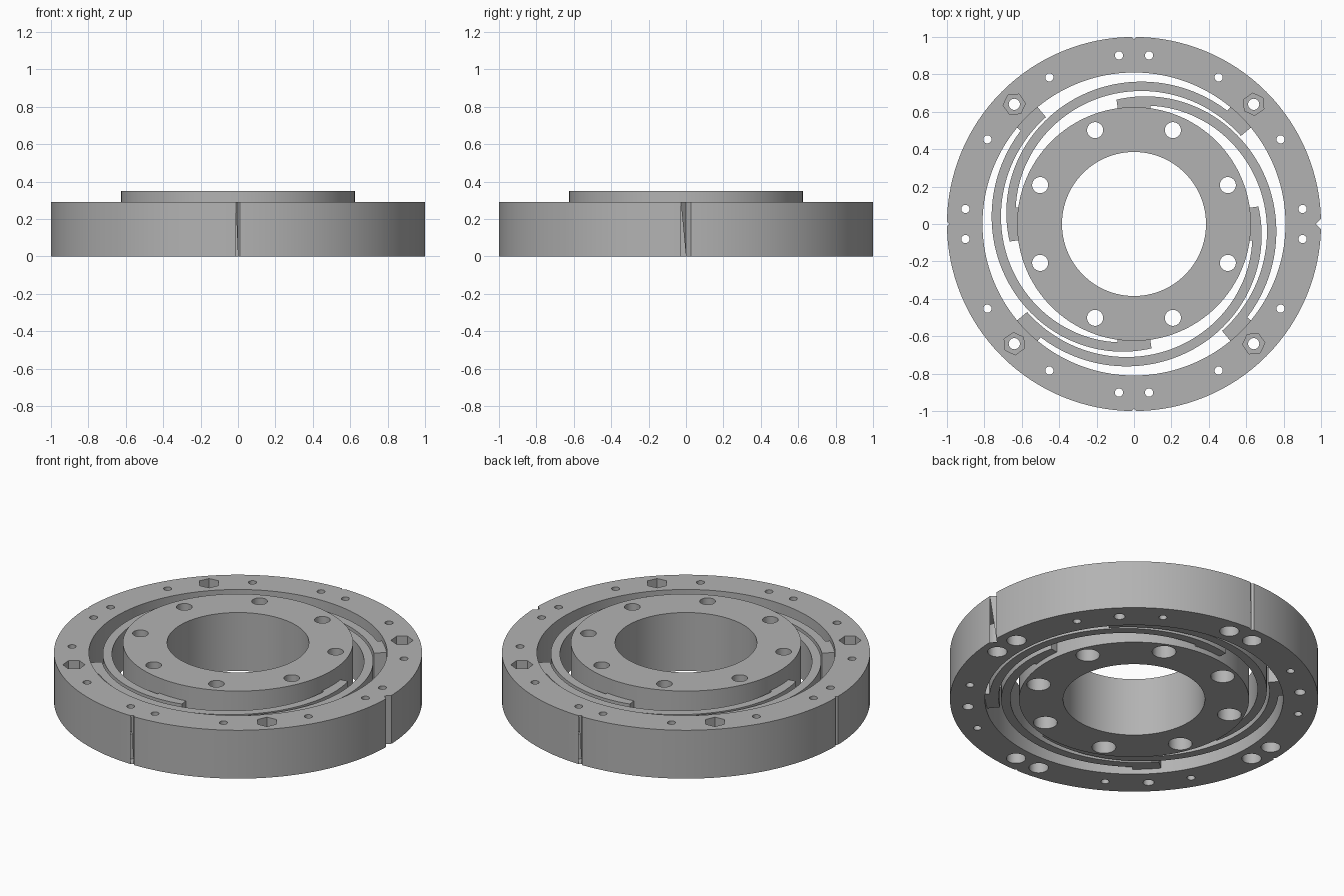
import bpy, bmesh
from math import sin, cos, pi, radians

cube = bpy.data.objects.get("Cube")
if cube:
    bpy.data.objects.remove(cube)

steel = bpy.data.materials.new("grey_metal")
steel.use_nodes = True
GREY = (0.45, 0.45, 0.45, 1)
steel.diffuse_color = GREY
steel.node_tree.nodes["Principled BSDF"].inputs["Base Color"].default_value = GREY


def make_object(name, bm):
    bmesh.ops.recalc_face_normals(bm, faces=bm.faces)
    mesh = bpy.data.meshes.new(name)
    bm.to_mesh(mesh)
    bm.free()
    mesh.materials.append(steel)
    obj = bpy.data.objects.new(name, mesh)
    bpy.context.collection.objects.link(obj)
    return obj


def polar(r, deg):
    return r * cos(radians(deg)), r * sin(radians(deg))


def prism(bm, x, y, r, sides, z0, z1, turn=0.0):
    """Upright prism or cylinder added to bm."""
    rings = []
    for z in (z0, z1):
        rings.append([bm.verts.new((x + r * cos(turn + 2 * pi * i / sides),
                                    y + r * sin(turn + 2 * pi * i / sides), z))
                      for i in range(sides)])
    low, high = rings
    bm.faces.new(low[::-1])
    bm.faces.new(high)
    for i in range(sides):
        j = (i + 1) % sides
        bm.faces.new((low[i], low[j], high[j], high[i]))


def tube(name, r_in, r_out, height, segs=128):
    """Plain ring standing on the ground."""
    bm = bmesh.new()
    loops = [[bm.verts.new((*polar(r, 360 * i / segs), z)) for i in range(segs)]
             for r, z in ((r_in, 0), (r_out, 0), (r_out, height), (r_in, height))]
    for k in range(4):
        a, b = loops[k], loops[(k + 1) % 4]
        for i in range(segs):
            j = (i + 1) % segs
            bm.faces.new((a[i], a[j], b[j], b[i]))
    return make_object(name, bm)


def cut(obj, prisms):
    """Subtract a set of separate prisms from obj."""
    bm = bmesh.new()
    for p in prisms:
        prism(bm, *p)
    cutter = make_object("cutter", bm)
    cutter.hide_render = True
    mod = obj.modifiers.new("cut", 'BOOLEAN')
    mod.operation = 'DIFFERENCE'
    mod.solver = 'EXACT'
    mod.object = cutter
    bpy.context.view_layer.objects.active = obj
    bpy.ops.object.modifier_apply(modifier=mod.name)
    bpy.data.objects.remove(cutter)


def finish(obj):
    bpy.ops.object.select_all(action='DESELECT')
    obj.select_set(True)
    bpy.context.view_layer.objects.active = obj
    bpy.ops.object.shade_smooth_by_angle(angle=radians(25))


RING_H, HUB_H = 0.29, 0.35
LOW, HIGH = -0.1, 0.5
BOLT_R = 0.905

# Outer ring: through holes, edge notches, nut pockets and counterbores
ring = tube("outer_ring", 0.81, 1.0, RING_H)
through, pockets = [], []
for q in range(0, 360, 90):
    for a in (-5.1, 5.1, 30, 60):
        through.append((*polar(BOLT_R, q + a), 0.022, 24, LOW, HIGH))
    through.append((*polar(BOLT_R, q + 45), 0.03, 24, LOW, HIGH))
    notch = 0.028 if q == 0 else 0.012
    through.append((*polar(1.0, q), notch, 4, LOW, HIGH, radians(q)))
    pockets.append((*polar(BOLT_R, q + 45), 0.06, 6, 0.17, HIGH, radians(q + 35)))
    for a in (-5.1, 5.1):
        pockets.append((*polar(BOLT_R, q + a), 0.053, 32, LOW, 0.15))
cut(ring, through)
cut(ring, pockets)
finish(ring)

# Raised central hub with counterbored bolt circle
hub = tube("centre_hub", 0.385, 0.625, HUB_H)
bolts = [polar(0.543, 22.5 + 45 * i) for i in range(8)]
cut(hub, [(x, y, 0.043, 32, LOW, HIGH) for x, y in bolts])
cut(hub, [(x, y, 0.065, 32, LOW, 0.15) for x, y in bolts])
finish(hub)


# Four spiral flexure arms, each with a foot on the hub and one on the ring
def arm_radius(deg):
    s = 180 - deg
    return 0.655 + 0.001075 * s - 0.00000206 * s * s


START, HUB_FOOT, RING_FOOT, END = 188, 172, 50.5, 39.5
HALF = 0.025


def spread(a, b, n):
    return [a + (b - a) * i / n for i in range(n + 1)]


foot, span, tip = spread(START, HUB_FOOT, 8), spread(HUB_FOOT, RING_FOOT, 56), spread(RING_FOOT, END, 6)
sections = ([(a, 0.615, arm_radius(a) + HALF) for a in foot]
            + [(a, arm_radius(a) - HALF, arm_radius(a) + HALF) for a in span]
            + [(a, arm_radius(a) - HALF, 0.825) for a in tip])

for n in range(4):
    bm = bmesh.new()
    outline = [polar(r_in, a + 90 * n) for a, r_in, _ in sections]
    outline += [polar(r_out, a + 90 * n) for a, _, r_out in reversed(sections)]
    base = [bm.verts.new((x, y, 0.03)) for x, y in outline]
    bmesh.ops.remove_doubles(bm, verts=base, dist=0.0001)
    face = bm.faces.new([v for v in base if v.is_valid])
    grown = bmesh.ops.extrude_face_region(bm, geom=[face], use_keep_orig=True)
    tops = [v for v in grown["geom"] if isinstance(v, bmesh.types.BMVert)]
    bmesh.ops.translate(bm, verts=tops, vec=(0, 0, 0.23))
    finish(make_object(f"flexure_arm_{n + 1}", bm))
